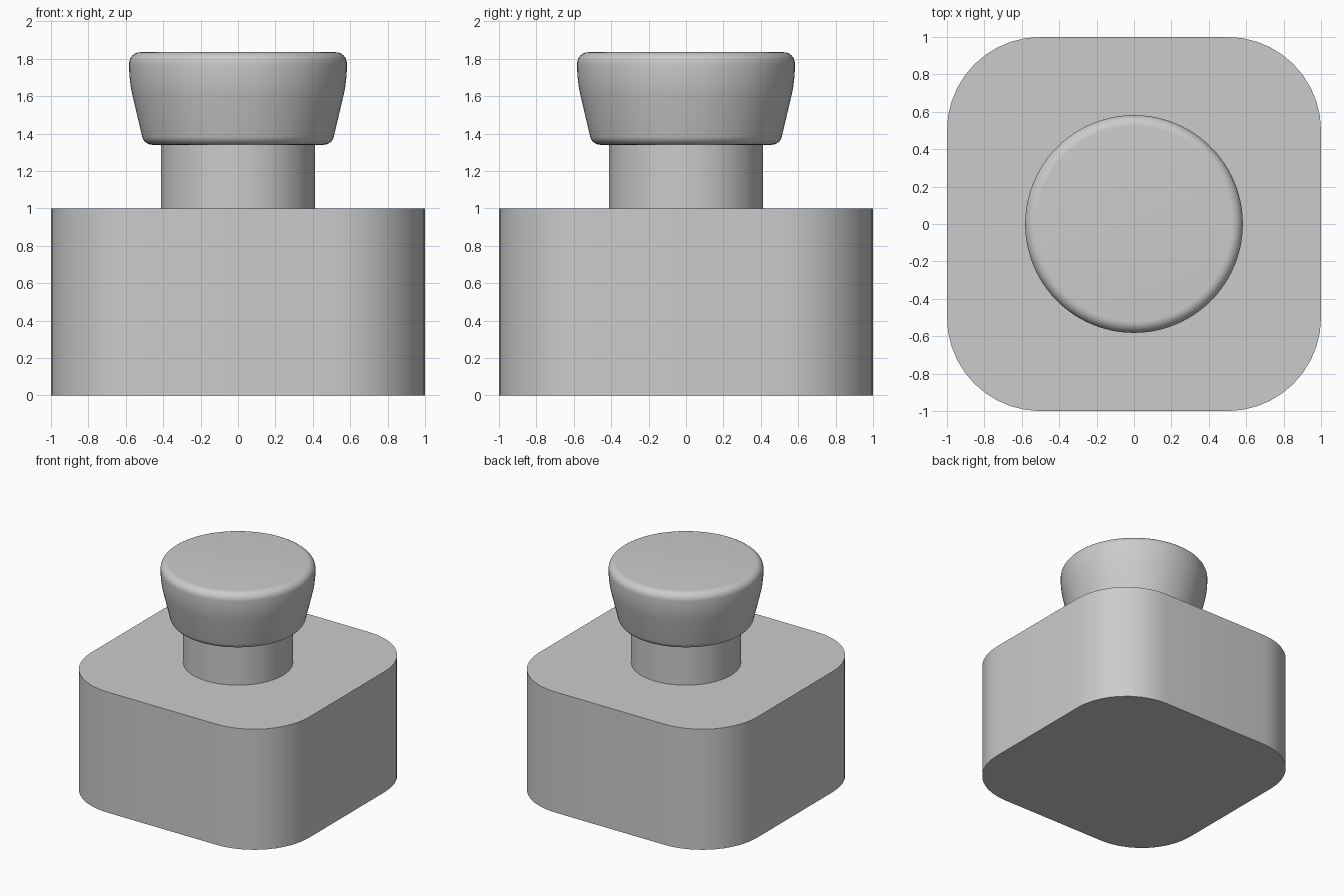
import bpy
import bmesh
import math
from mathutils import Vector

cube = bpy.data.objects.get("Cube")
if cube:
    bpy.data.objects.remove(cube, do_unlink=True)

GREY = (0.6, 0.6, 0.6, 1.0)
grey = bpy.data.materials.new("plain grey")
grey.use_nodes = True
grey.diffuse_color = GREY
grey.node_tree.nodes["Principled BSDF"].inputs["Base Color"].default_value = GREY


def fillet(before, corner, after, length, steps=10):
    """Arc that rounds a corner, touching both edges at the given length."""
    a = (Vector(before) - Vector(corner)).normalized()
    b = (Vector(after) - Vector(corner)).normalized()
    half = a.angle(b) / 2
    centre = Vector(corner) + (a + b).normalized() * length / math.cos(half)
    start = Vector(corner) + a * length - centre
    end = Vector(corner) + b * length - centre
    sweep = start.angle(end)
    return [centre + (start * math.sin(sweep * (1 - i / steps))
                      + end * math.sin(sweep * i / steps)) / math.sin(sweep)
            for i in range(steps + 1)]


def rounded(points, lengths):
    """Outline with each corner rounded; a length of 0 keeps it sharp."""
    out = []
    for i, (point, length) in enumerate(zip(points, lengths)):
        if length:
            out += fillet(points[i - 1], point, points[(i + 1) % len(points)], length)
        else:
            out.append(Vector(point))
    return out


def finish(name, bm):
    bmesh.ops.recalc_face_normals(bm, faces=bm.faces)
    mesh = bpy.data.meshes.new(name)
    bm.to_mesh(mesh)
    bm.free()
    mesh.materials.append(grey)
    obj = bpy.data.objects.new(name, mesh)
    bpy.context.collection.objects.link(obj)
    bpy.ops.object.select_all(action="DESELECT")
    obj.select_set(True)
    bpy.context.view_layer.objects.active = obj
    bpy.ops.object.shade_smooth_by_angle(angle=math.radians(30))


def lathe(name, profile, segments=96):
    """Ring of the profile around z, closed by flat caps."""
    bm = bmesh.new()
    rings = []
    for r, z in profile:
        angles = [math.tau * i / segments for i in range(segments)]
        rings.append([bm.verts.new((r * math.cos(t), r * math.sin(t), z)) for t in angles])
    for low, high in zip(rings, rings[1:]):
        for i in range(segments):
            j = (i + 1) % segments
            bm.faces.new((low[i], low[j], high[j], high[i]))
    bm.faces.new(rings[0][::-1])
    bm.faces.new(rings[-1])
    finish(name, bm)


# Base block: rounded square pulled straight up
outline = rounded([(-1, -1), (1, -1), (1, 1), (-1, 1)], [0.5] * 4)
bm = bmesh.new()
bottom = bm.faces.new([bm.verts.new((p.x, p.y, 0)) for p in outline])
top = bmesh.ops.extrude_face_region(bm, geom=[bottom], use_keep_orig=True)
bmesh.ops.translate(bm, vec=(0, 0, 1),
                    verts=[v for v in top["geom"] if isinstance(v, bmesh.types.BMVert)])
finish("base_block", bm)

# Stem between block and knob
lathe("stem", [(0.413, 1.0), (0.413, 1.34)])

# Flared knob with soft rims
knob = rounded([(0, 1.34), (0.502, 1.34), (0.582, 1.68), (0.582, 1.835), (0, 1.835)],
               [0, 0.045, 0.08, 0.06, 0])
lathe("knob", knob[1:-1])
